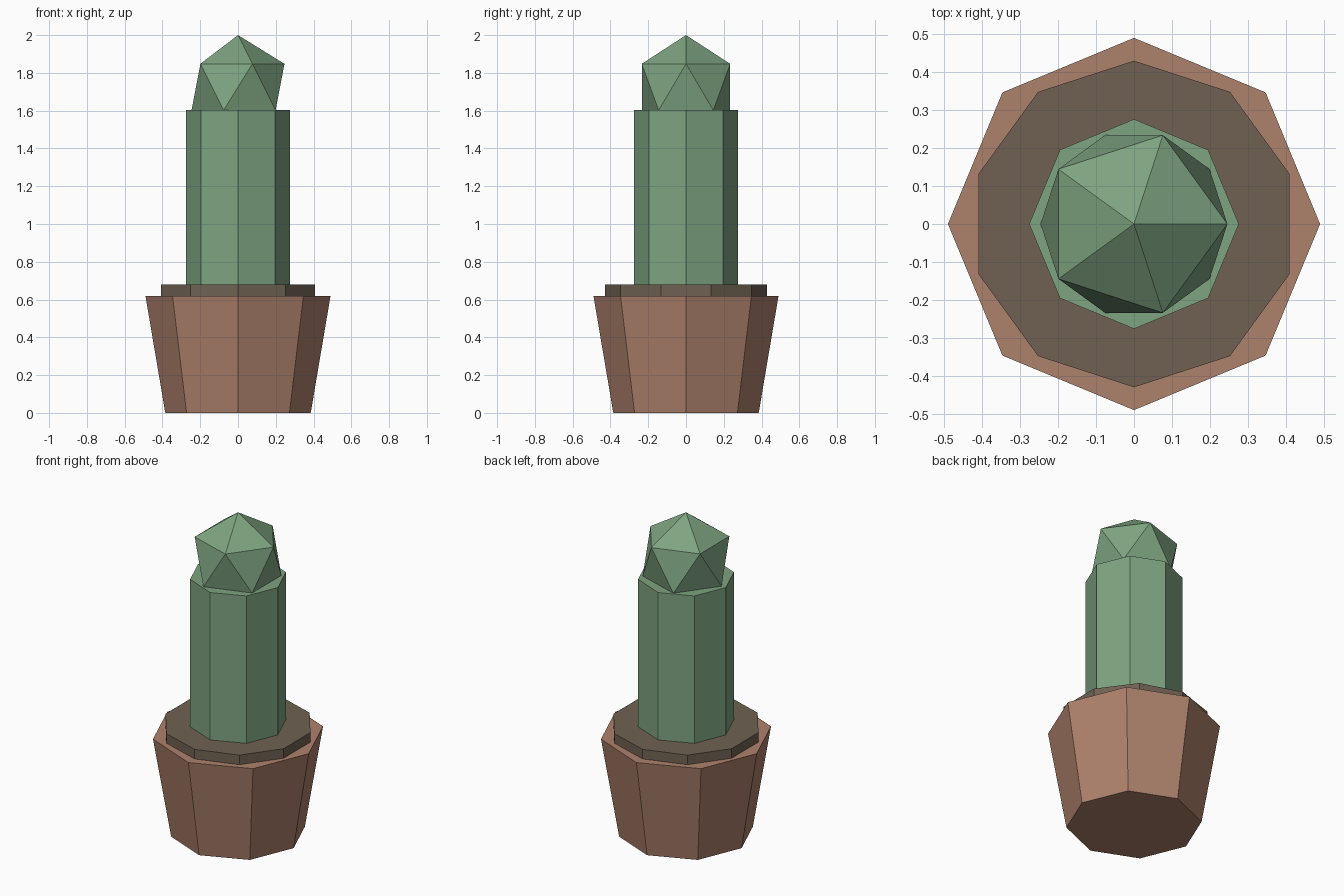
import bpy

if "Cube" in bpy.data.objects:
    bpy.data.objects.remove(bpy.data.objects["Cube"])


def material(name, rgb):
    mat = bpy.data.materials.new(name)
    mat.diffuse_color = (*rgb, 1)
    mat.use_nodes = True
    mat.node_tree.nodes["Principled BSDF"].inputs["Base Color"].default_value = mat.diffuse_color
    return mat


def prism(name, sides, r_bottom, r_top, z0, z1, mat):
    """Flat-shaded, capped prism or frustum between two heights."""
    bpy.ops.mesh.primitive_cone_add(vertices=sides, radius1=r_bottom, radius2=r_top,
                                    depth=z1 - z0, location=(0, 0, (z0 + z1) / 2))
    obj = bpy.context.object
    obj.name = name
    obj.data.materials.append(mat)
    return obj


clay = material("clay", (0.42, 0.22, 0.15))
earth = material("earth", (0.16, 0.12, 0.085))
green = material("cactus_green", (0.21, 0.37, 0.22))

# Tapered pot, soil disc and cactus stem
prism("pot", 8, 0.385, 0.49, 0.0, 0.62, clay)
prism("soil", 10, 0.43, 0.43, 0.56, 0.68, earth)
prism("cactus_stem", 8, 0.276, 0.276, 0.60, 1.603, green)

# Faceted cactus tip
bpy.ops.mesh.primitive_ico_sphere_add(subdivisions=1, radius=0.275, location=(0, 0, 1.725))
tip = bpy.context.object
tip.name = "cactus_tip"
tip.data.materials.append(green)
